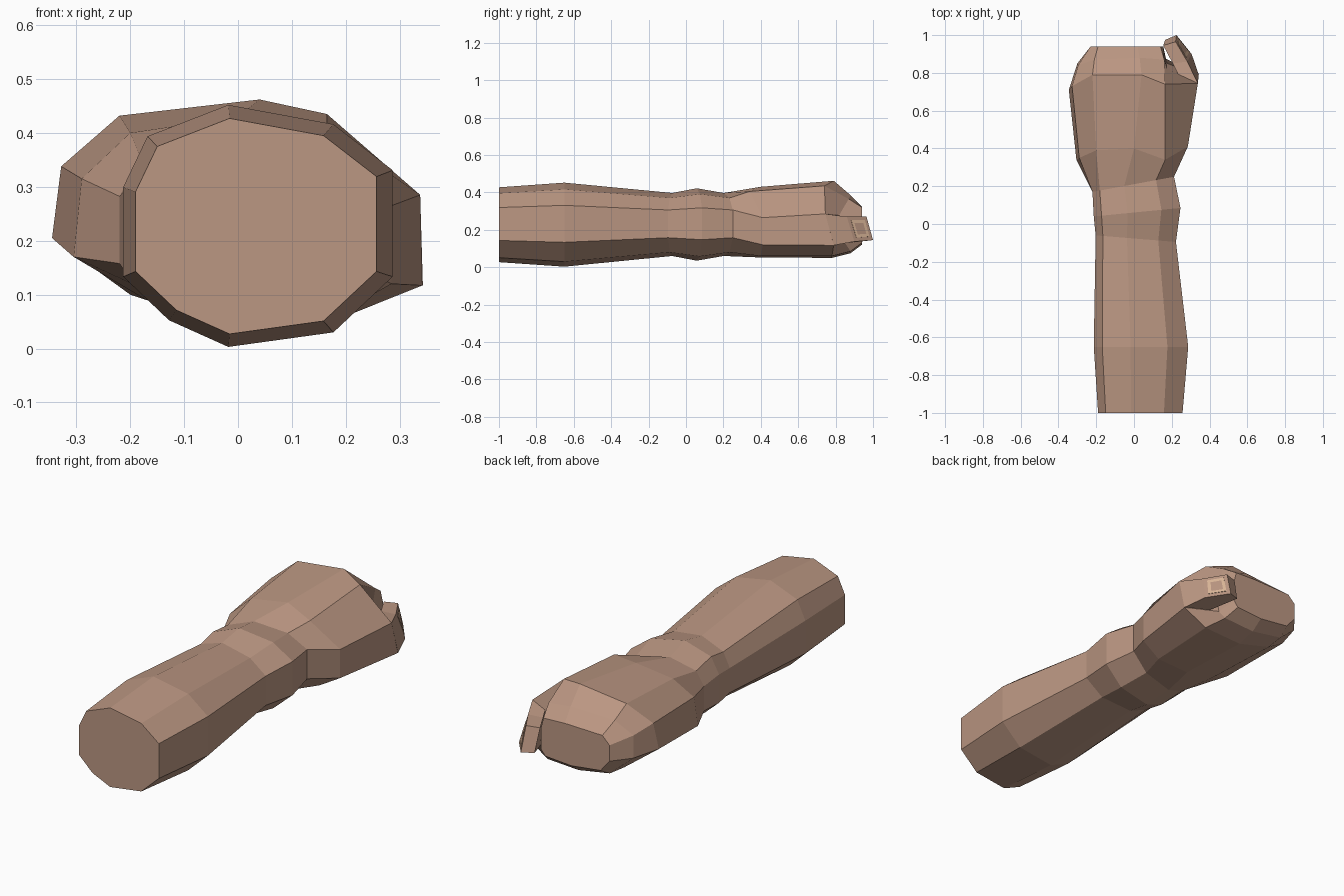
import bpy, bmesh
from mathutils import Vector


def material(name, rgb):
    m = bpy.data.materials.new(name)
    m.diffuse_color = (*rgb, 1)
    return m


skin = material("skin", (0.50, 0.31, 0.225))
nail_mat = material("nail", (0.72, 0.48, 0.32))


def loft(name, rings, mat):
    """Flat-shaded skin over closed rings, capped at both ends."""
    bm = bmesh.new()
    loops = [[bm.verts.new(p) for p in ring] for ring in rings]
    n = len(loops[0])
    for a, b in zip(loops, loops[1:]):
        for i in range(n):
            j = (i + 1) % n
            bm.faces.new((a[i], a[j], b[j], b[i]))
    bm.faces.new(loops[0])
    bm.faces.new(loops[-1])
    bmesh.ops.recalc_face_normals(bm, faces=bm.faces)
    me = bpy.data.meshes.new(name)
    bm.to_mesh(me)
    bm.free()
    me.materials.append(mat)
    ob = bpy.data.objects.new(name, me)
    bpy.context.collection.objects.link(ob)
    return ob


# ten-sided arm cross-section, as fractions of its width and height
SECTION = [(0, .29), (0, .66), (.09, .87), (.39, 1), (.78, .92),
           (1, .73), (1, .29), (.78, .06), (.39, 0), (.17, .11)]


def arm_ring(x0, x1, z0, z1, y_left, y_right):
    return [(x0 + u * (x1 - x0), y_left + u * (y_right - y_left), z0 + v * (z1 - z0))
            for u, v in SECTION]


# forearm and wrist
rings = [arm_ring(-.19, .257, .027, .427, -1, -1),
         arm_ring(-.213, .287, .003, .452, -.65, -.65),
         arm_ring(-.203, .222, .06, .397, -.06, -.095),
         arm_ring(-.213, .246, .035, .422, .04, .085),
         arm_ring(-.22, .212, .06, .397, .17, .25)]
# heel of the hand
rings.append([(-.305, .34, .17), (-.29, .35, .315), (-.2, .39, .40), (0, .4, .43),
              (.165, .34, .405), (.285, .41, .265), (.285, .41, .12), (.18, .4, .06),
              (0, .4, .052), (-.17, .39, .09)])
# knuckles
rings.append([(-.345, .71, .205), (-.328, .73, .338), (-.22, .79, .432), (.04, .79, .462),
              (.165, .74, .435), (.338, .745, .285), (.342, .79, .117), (.2, .78, .06),
              (-.015, .78, .05), (-.2, .78, .1)])
# folded fingers, tucked in behind the thumb
rings.append([(-.30, .85, .2), (-.295, .84, .31), (-.21, .87, .375), (.03, .88, .385),
              (.16, .87, .365), (.175, .82, .28), (.175, .85, .13), (.16, .88, .085),
              (-.015, .88, .075), (-.19, .88, .105)])
rings.append([(-.23, .94, .2), (-.23, .94, .28), (-.19, .94, .32), (.02, .94, .325),
              (.14, .94, .32), (.155, .94, .26), (.155, .94, .16), (.13, .94, .13),
              (-.015, .94, .12), (-.18, .94, .14)])
loft("forearm_and_fist", rings, skin)

# thumb: outer top, inner top, inner bottom, outer bottom
thumb = [[(.338, .745, .285), (.25, .76, .285), (.25, .77, .12), (.343, .79, .117)],
         [(.282, .86, .27), (.205, .85, .27), (.21, .87, .13), (.305, .90, .137)],
         [(.22, .965, .27), (.155, .945, .268), (.165, .975, .15), (.225, 1.0, .145)]]
loft("thumb", thumb, skin)

# thumbnail, inset on the outer face of the tip
a, b, c, d = (Vector(p) for p in (thumb[1][0], thumb[2][0], thumb[2][3], thumb[1][3]))
mid = (a + b + c + d) / 4
out = (c - a).cross(d - b).normalized()
if out.x < 0:
    out = -out
quad = [mid + (p - mid) * .7 for p in (a, b, c, d)]
loft("thumbnail", [[p - out * .01 for p in quad], [p + out * .003 for p in quad]], nail_mat)
